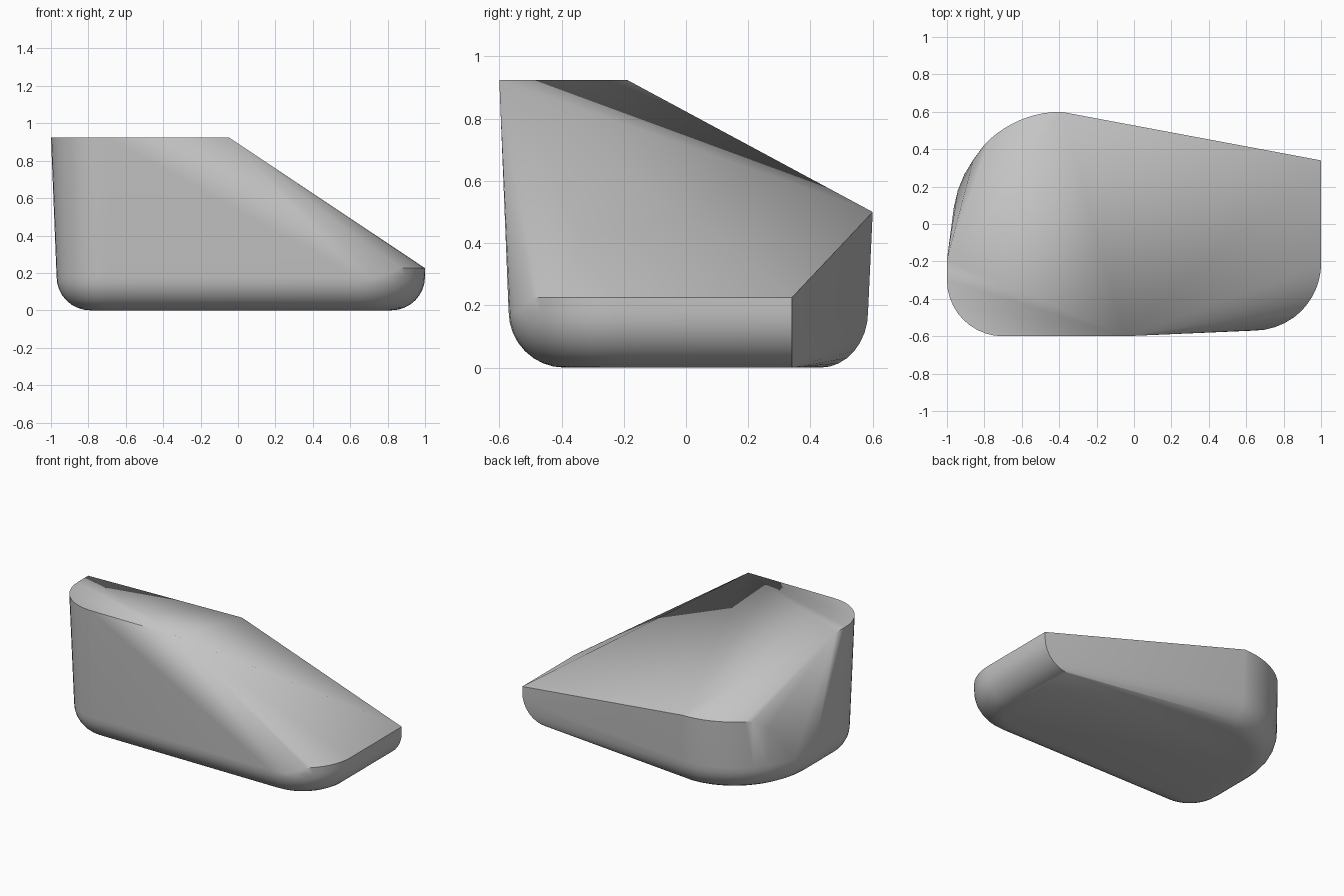
import bpy
import bmesh
from math import radians, sin, cos, pi
from mathutils import Vector

cube = bpy.data.objects.get("Cube")
if cube:
    bpy.data.objects.remove(cube, do_unlink=True)

FILLET = 0.18
STEPS = 8


def arc(cx, cy, rx, ry, start, end, z, count=10):
    """Points along a horizontal elliptical arc, angles in degrees."""
    angles = [radians(start + (end - start) * i / count) for i in range(count + 1)]
    return [Vector((cx + rx * cos(a), cy + ry * sin(a), z)) for a in angles]


def base_ring(inset, z):
    """Outline of the tub-like base, shrunk by inset."""
    back = inset * 0.85
    ring = arc(-0.70, -0.30, 0.27 - inset, 0.27 - inset, 180, 270, z)
    ring += arc(0.64, -0.21, 0.36 - inset, 0.36 - inset, 270, 360, z)
    ring.append(Vector((1 - inset, 0.34, z)))
    ring += arc(-0.39, 0, 0.58 - inset, 0.585 - back, 90, 180, z)
    return ring


# Rounded lower edge, from the flat bottom up to the walls
points = []
for i in range(STEPS + 1):
    t = i / STEPS * pi / 2
    points += base_ring(FILLET * (1 - sin(t)), FILLET * (1 - cos(t)))

# Low rim along the right end
points += arc(0.64, -0.21, 0.36, 0.36, 308, 360, 0.225)
points.append(Vector((1, 0.34, 0.225)))

# Mid-height rim around the back corner
points += arc(-0.39, 0, 0.58, 0.60, 90, 135, 0.5)
points.append(Vector((-0.86, 0.34, 0.44)))

# High flat edge at the front
points += arc(-0.70, -0.30, 0.30, 0.30, 180, 270, 0.925)
points += [Vector((-1, -0.19, 0.925)), Vector((-0.05, -0.60, 0.925))]

# Wrap the profiles in one solid skin
bm = bmesh.new()
for p in points:
    bm.verts.new(p)
bmesh.ops.remove_doubles(bm, verts=bm.verts[:], dist=0.001)
bmesh.ops.convex_hull(bm, input=bm.verts[:])
loose = [v for v in bm.verts if not v.link_faces]
bmesh.ops.delete(bm, geom=loose, context='VERTS')
bmesh.ops.dissolve_limit(bm, angle_limit=radians(0.3),
                         verts=bm.verts[:], edges=bm.edges[:])
bmesh.ops.recalc_face_normals(bm, faces=bm.faces[:])

mesh = bpy.data.meshes.new("sloped_block")
bm.to_mesh(mesh)
bm.free()
block = bpy.data.objects.new("sloped_block", mesh)
bpy.context.collection.objects.link(block)

# Plain grey surface
grey = bpy.data.materials.new("light_grey")
grey.use_nodes = True
colour = (0.55, 0.55, 0.55, 1)
grey.diffuse_color = colour
grey.node_tree.nodes["Principled BSDF"].inputs["Base Color"].default_value = colour
mesh.materials.append(grey)

# Smooth shading with crisp rims
bpy.ops.object.select_all(action='DESELECT')
block.select_set(True)
bpy.context.view_layer.objects.active = block
bpy.ops.object.shade_smooth_by_angle(angle=radians(30))
